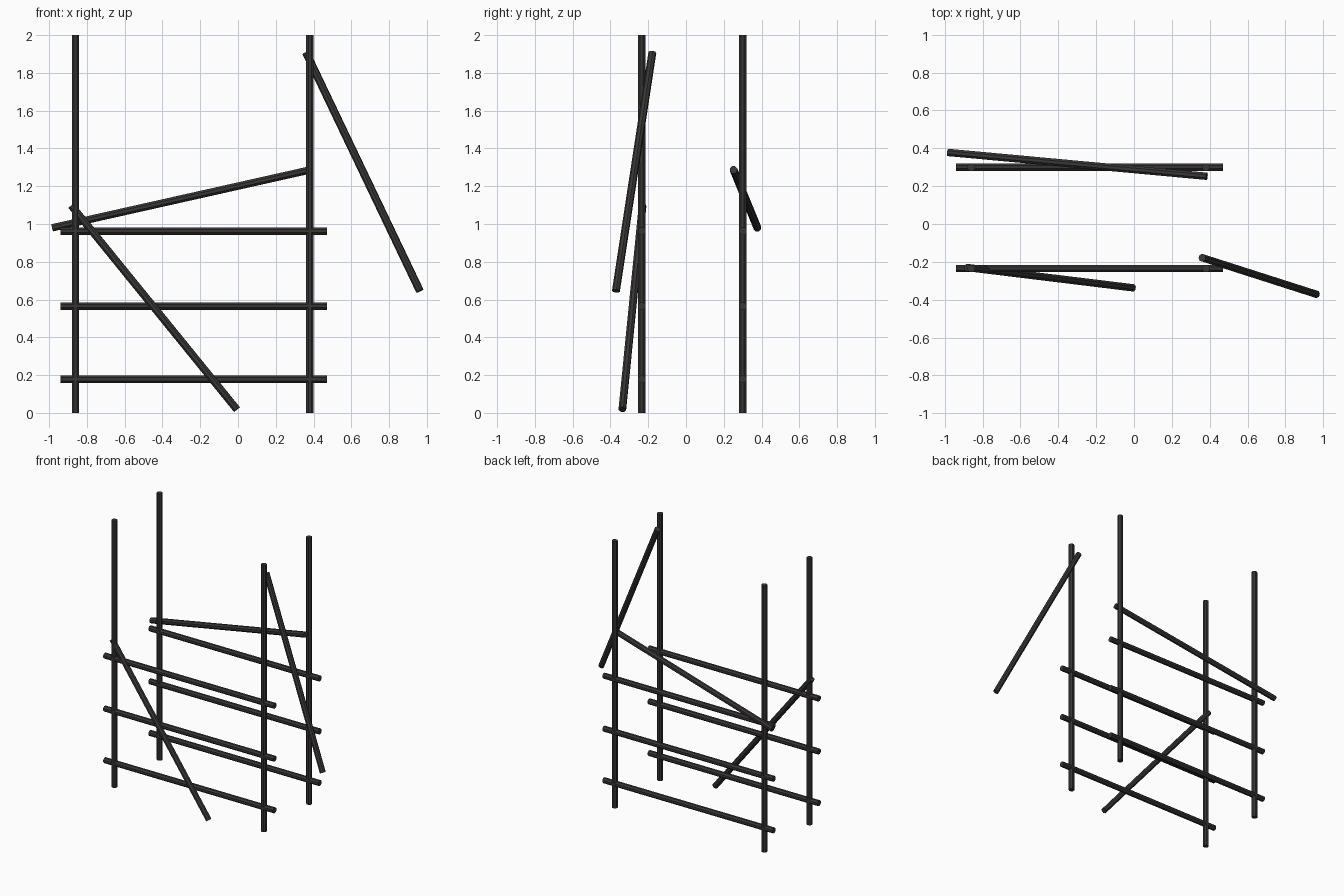
import bpy
from mathutils import Vector

cube = bpy.data.objects.get("Cube")
if cube:
    bpy.data.objects.remove(cube, do_unlink=True)

RADIUS = 0.021
SIDES = 8

iron = bpy.data.materials.new("dark_iron")
iron.use_nodes = True
colour = (0.04, 0.037, 0.036, 1)
iron.diffuse_color = colour
iron.node_tree.nodes["Principled BSDF"].inputs["Base Color"].default_value = colour


def rod(name, start, end):
    """Faceted bar running between two points."""
    a, b = Vector(start), Vector(end)
    axis = b - a
    bpy.ops.mesh.primitive_cylinder_add(
        vertices=SIDES, radius=RADIUS, depth=axis.length, location=(a + b) / 2)
    obj = bpy.context.object
    obj.name = name
    # Turn the mesh half a facet so a flat side faces outward
    for v in obj.data.vertices:
        v.co.rotate(Vector((1, 0, 0)).rotation_difference(Vector((0.9239, 0.3827, 0))))
    obj.rotation_mode = 'QUATERNION'
    obj.rotation_quaternion = axis.to_track_quat('Z', 'Y')
    obj.data.materials.append(iron)
    return obj


# Two parallel frames: two posts crossed by three rails each
for side, y in (("front", -0.235), ("back", 0.3)):
    for end, x in (("right", -0.86), ("left", 0.38)):
        rod(f"{side}_{end}_post", (x, y, 0), (x, y, 2))
    for level, z in (("lower", 0.178), ("middle", 0.565), ("upper", 0.962)):
        rod(f"{side}_{level}_rail", (-0.94, y, z), (0.47, y, z))

# Loose bars leaning on the frames
rod("front_leaning_bar", (-0.882, -0.23, 1.097), (-0.006, -0.337, 0.018))
rod("left_leaning_bar", (0.36, -0.178, 1.908), (0.963, -0.371, 0.645))
rod("back_slanted_bar", (-0.983, 0.378, 0.98), (0.385, 0.252, 1.287))
